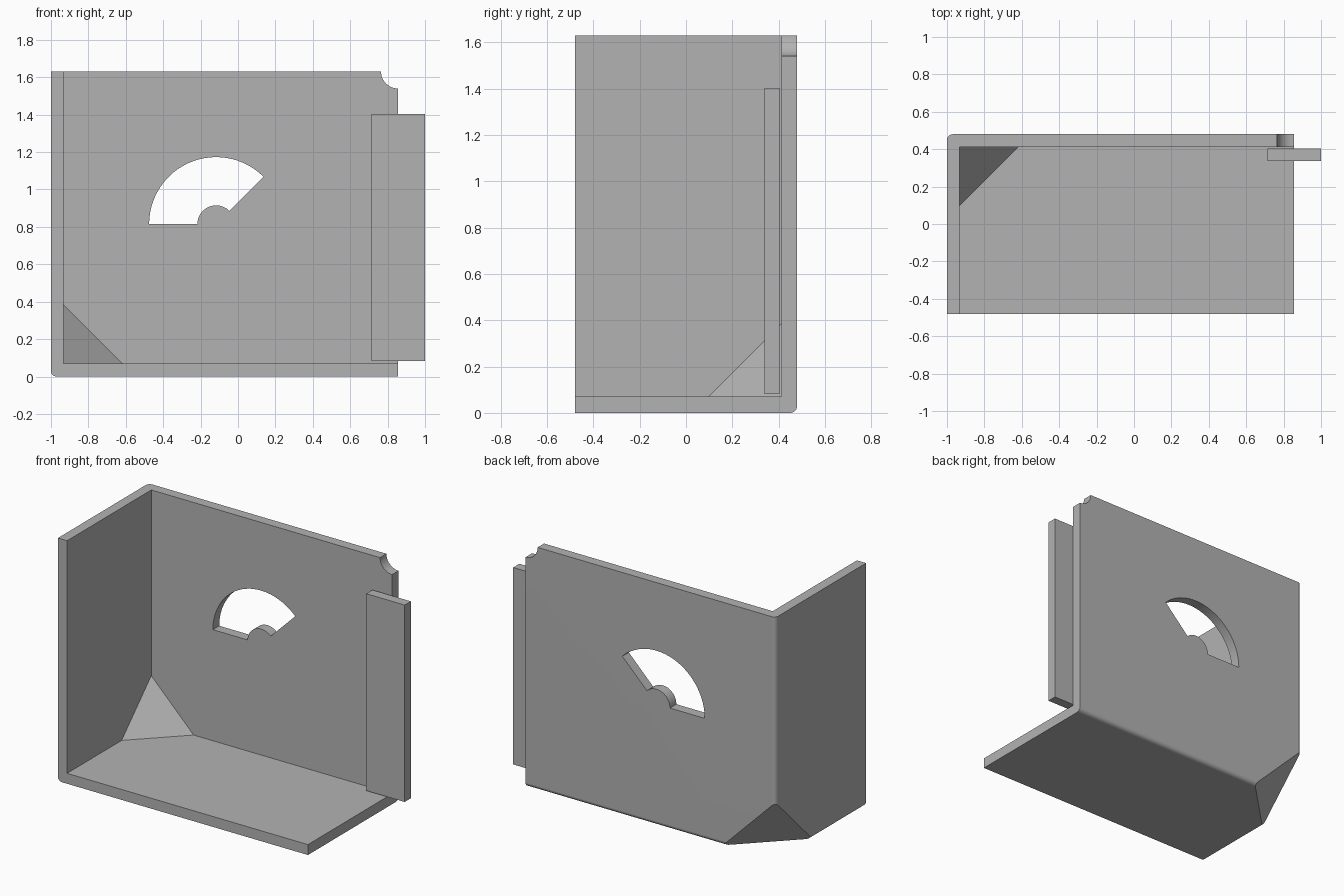
import bpy, bmesh, math
from mathutils import Vector

if "Cube" in bpy.data.objects:
    bpy.data.objects.remove(bpy.data.objects["Cube"], do_unlink=True)

# Main dimensions
LEFT, RIGHT = -1.0, 0.855
FRONT, BACK = -0.48, 0.48
TOP = 1.63
WALL = 0.068
ROUND = 0.03
CORNER = Vector((LEFT, BACK, 0))
INWARD = Vector((1, -1, 1)).normalized()

grey = bpy.data.materials.new("plain grey")
grey.use_nodes = True
grey.diffuse_color = (0.45, 0.45, 0.45, 1)
grey.node_tree.nodes["Principled BSDF"].inputs["Base Color"].default_value = grey.diffuse_color


def make_object(name, bm):
    bmesh.ops.recalc_face_normals(bm, faces=bm.faces)
    mesh = bpy.data.meshes.new(name)
    bm.to_mesh(mesh)
    bm.free()
    mesh.materials.append(grey)
    obj = bpy.data.objects.new(name, mesh)
    bpy.context.collection.objects.link(obj)
    return obj


def box(low, high):
    bm = bmesh.new()
    bmesh.ops.create_cube(bm, size=1)
    low, high = Vector(low), Vector(high)
    for v in bm.verts:
        v.co = (low + high) / 2 + v.co * (high - low)
    return bm


def clip_corner(bm, leg):
    """Slice the lower back corner off, leg measured from the outer corner."""
    cut = bmesh.ops.bisect_plane(
        bm, geom=bm.verts[:] + bm.edges[:] + bm.faces[:],
        plane_co=CORNER + Vector((leg, 0, 0)), plane_no=INWARD, clear_inner=True)
    rim = [e for e in cut["geom_cut"] if isinstance(e, bmesh.types.BMEdge)]
    bmesh.ops.contextual_create(bm, geom=rim)


def prism(points):
    """Extrude an x-z outline straight through the back wall."""
    bm = bmesh.new()
    face = bm.faces.new([bm.verts.new((x, BACK - 0.2, z)) for x, z in points])
    ext = bmesh.ops.extrude_face_region(bm, geom=[face])
    moved = [v for v in ext["geom"] if isinstance(v, bmesh.types.BMVert)]
    bmesh.ops.translate(bm, verts=moved, vec=(0, 0.4, 0))
    return bm


def arc(cx, cz, radius, start, end, steps):
    angles = [math.radians(start + (end - start) * i / steps) for i in range(steps + 1)]
    return [(cx + radius * math.cos(a), cz + radius * math.sin(a)) for a in angles]


# Outer body: rounded along the three edges that meet at the clipped corner
bm = box((LEFT, FRONT, 0), (RIGHT, BACK, TOP))
near = [e for e in bm.edges if any((v.co - CORNER).length < 1e-4 for v in e.verts)]
bmesh.ops.bevel(bm, geom=near, offset=ROUND, segments=6, profile=0.5, affect="EDGES")
clip_corner(bm, 0.39)
shell = make_object("corner_shell", bm)

# Hollow interior, sloped at the same corner to leave a gusset
bm = box((LEFT + WALL, FRONT - 1, WALL + 0.002), (RIGHT + 1, BACK - WALL, TOP + 1))
clip_corner(bm, 0.52)
cutters = [make_object("cavity_cutter", bm)]

# Fan-shaped window and scooped top corner of the back wall
fan = arc(-0.117, 0.815, 0.358, 180, 45, 40) + arc(-0.117, 0.815, 0.1, 45, 180, 24)
cutters.append(make_object("fan_cutter", prism(fan)))
cutters.append(make_object("scoop_cutter", prism(arc(RIGHT, TOP, 0.09, 0, 354, 59))))

# Carve the shell, then drop the cutters
bpy.context.view_layer.objects.active = shell
for cutter in cutters:
    mod = shell.modifiers.new(cutter.name, "BOOLEAN")
    mod.operation = "DIFFERENCE"
    mod.solver = "EXACT"
    mod.object = cutter
    bpy.ops.object.modifier_apply(modifier=mod.name)
for cutter in cutters:
    bpy.data.objects.remove(cutter, do_unlink=True)

# Separate strip standing just in front of the back wall
make_object("side_strip", box((0.715, 0.338, 0.082), (1.0, 0.403, 1.403)))

# Smooth the rounded edges while keeping the flats flat
bpy.ops.object.select_all(action="DESELECT")
shell.select_set(True)
bpy.ops.object.shade_smooth_by_angle(angle=math.radians(25))
weighted = shell.modifiers.new("even_normals", "WEIGHTED_NORMAL")
weighted.keep_sharp = True
